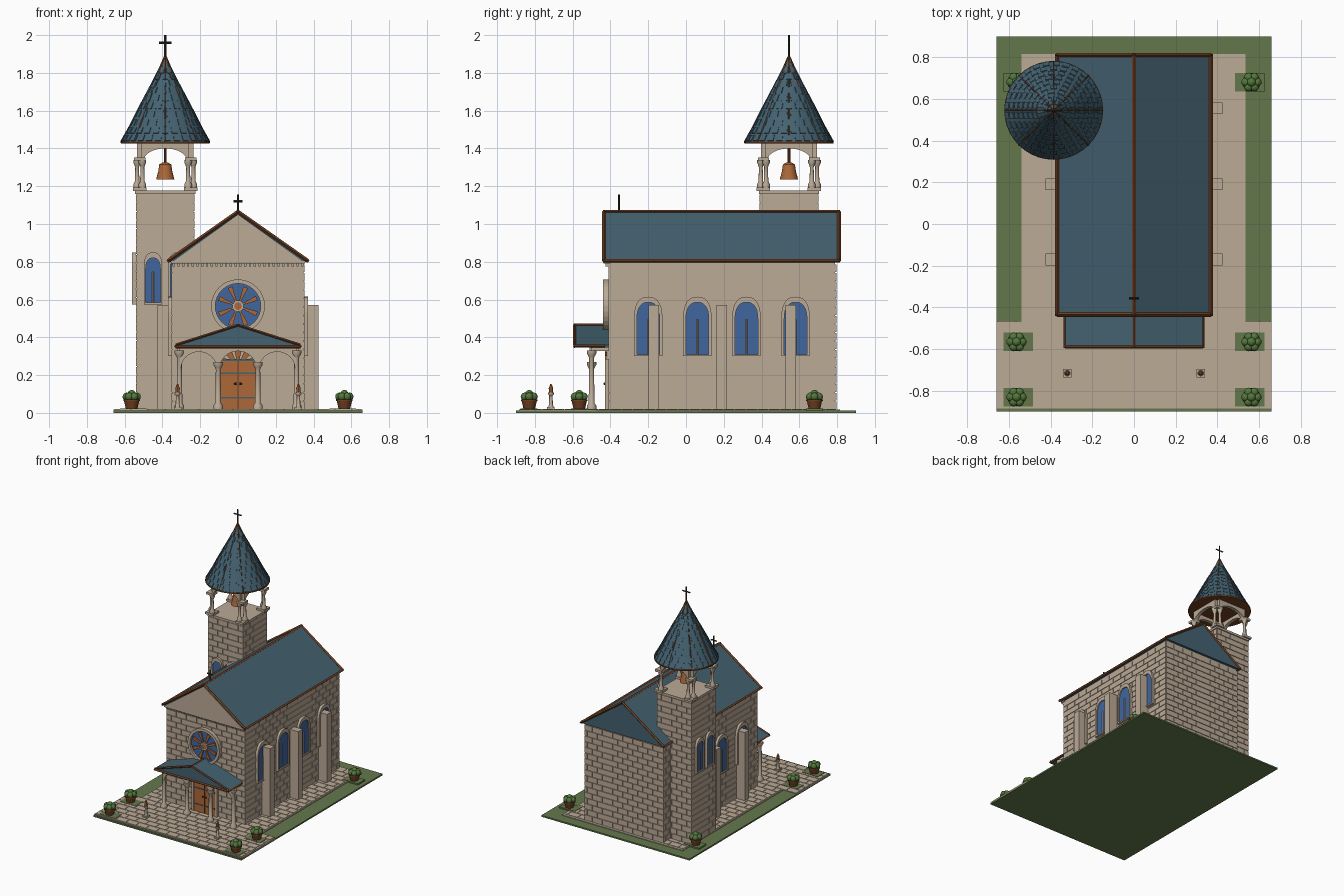
import bpy, bmesh, math
from mathutils import Vector, Matrix

cube = bpy.data.objects.get("Cube")
if cube:
    bpy.data.objects.remove(cube)


def material(name, r, g, b):
    m = bpy.data.materials.new(name)
    col = [(c / 255) ** 2.2 for c in (r, g, b)] + [1]
    m.use_nodes = True
    m.diffuse_color = col
    m.node_tree.nodes["Principled BSDF"].inputs["Base Color"].default_value = col
    return m


STONE = material("stone", 186, 169, 149)
ROOF = material("roof slate", 70, 98, 112)
TRIM = material("dark brown trim", 112, 66, 38)
WOOD = material("warm wood", 172, 104, 58)
GLASS = material("blue glass", 66, 102, 156)
GRASS = material("grass", 100, 119, 77)
LEAF = material("leaf green", 84, 118, 62)
IRON = material("dark iron", 55, 52, 50)


# ---- helpers ----
def finish(name, bm, mat, smooth=False):
    bmesh.ops.recalc_face_normals(bm, faces=bm.faces[:])
    me = bpy.data.meshes.new(name)
    bm.to_mesh(me)
    bm.free()
    me.materials.append(mat)
    ob = bpy.data.objects.new(name, me)
    bpy.context.collection.objects.link(ob)
    if smooth:
        bpy.ops.object.select_all(action='DESELECT')
        ob.select_set(True)
        bpy.context.view_layer.objects.active = ob
        bpy.ops.object.shade_smooth_by_angle(angle=math.radians(35))
    return ob


def add_box(bm, x0, x1, y0, y1, z0, z1):
    mid = Vector((x0 + x1, y0 + y1, z0 + z1)) / 2
    size = (abs(x1 - x0), abs(y1 - y0), abs(z1 - z0), 1)
    bmesh.ops.create_cube(bm, size=1, matrix=Matrix.Translation(mid) @ Matrix.Diagonal(size))


def box(name, mat, *b):
    bm = bmesh.new()
    add_box(bm, *b)
    return finish(name, bm, mat)


def place(axis, d, u, v):
    return (u, d, v) if axis == 'y' else (d, u, v)


def prism(name, mat, pts, axis, a, b, hole=None):
    """Extrude a profile along an axis; with a matching hole loop it becomes a frame."""
    bm = bmesh.new()
    loops = [[bm.verts.new(place(axis, d, *p)) for p in q]
             for q in ([pts, hole] if hole else [pts]) for d in (a, b)]
    n = len(pts)
    pairs = [(0, 1), (2, 3), (0, 2), (1, 3)] if hole else [(0, 1)]
    for i, j in pairs:
        for k in range(n):
            m = (k + 1) % n
            bm.faces.new((loops[i][k], loops[i][m], loops[j][m], loops[j][k]))
    if not hole:
        bm.faces.new(loops[0])
        bm.faces.new(loops[1])
    return finish(name, bm, mat)


def lathe(name, mat, prof, x, y, seg=16):
    bm = bmesh.new()
    rings = [[bm.verts.new((x + r * math.cos(t), y + r * math.sin(t), z))
              for t in (2 * math.pi * k / seg for k in range(seg))] for r, z in prof]
    for p, q in zip(rings, rings[1:]):
        for k in range(seg):
            m = (k + 1) % seg
            bm.faces.new((p[k], p[m], q[m], q[k]))
    bm.faces.new(rings[0])
    bm.faces.new(rings[-1])
    return finish(name, bm, mat, True)


def bar(name, mat, p, q, r, seg=4):
    p, q = Vector(p), Vector(q)
    rot = (q - p).to_track_quat('Z', 'Y').to_matrix().to_4x4()
    bm = bmesh.new()
    bmesh.ops.create_cone(bm, cap_ends=True, segments=seg, radius1=r, radius2=r,
                          depth=(q - p).length, matrix=Matrix.Translation((p + q) / 2) @ rot)
    return finish(name, bm, mat)


def bricks(name, axis, d, out, u0, u1, z0, z1, row=0.045, length=0.09, gap=0.004):
    """Running-bond bricks standing slightly proud of a wall."""
    bm = bmesh.new()
    rows = round((z1 - z0) / row)
    h = (z1 - z0) / rows
    for i in range(rows):
        u = u0 - (length / 2 if i % 2 else 0)
        while u < u1 - 0.01:
            a, b = max(u, u0), min(u + length, u1) - gap
            z = z0 + i * h
            lo, hi = place(axis, d, a, z), place(axis, d + out, b, z + h - gap)
            add_box(bm, lo[0], hi[0], lo[1], hi[1], lo[2], hi[2])
            u += length
    return finish(name, bm, STONE)


def lancet(c, w, z0, z1, n=7):
    """Pointed arch outline."""
    spring = z1 - 1.45 * w
    arc = [(w * math.cos(t) ** 0.8, spring + (z1 - spring) * math.sin(t) ** 0.9)
           for t in (math.pi / 2 * k / n for k in range(n))]
    return ([(c - w, z0), (c + w, z0)] + [(c + x, z) for x, z in arc] + [(c, z1)]
            + [(c - x, z) for x, z in reversed(arc)])


def window(name, axis, d, s, c, w, z0, z1):
    outer, inner = lancet(c, w, z0, z1), lancet(c, w * 0.8, z0 + 0.01, z1 - 0.03)
    prism(name + "_frame", STONE, outer, axis, d, d + s * 0.02, inner)
    prism(name + "_glass", GLASS, inner, axis, d, d + s * 0.011)
    bar(name + "_mullion", STONE, place(axis, d + s * 0.011, c, z0 + 0.01),
        place(axis, d + s * 0.011, c, z0 + 0.62 * (z1 - z0)), 0.005)


def arch_plate(name, axis, d, t, c, w, z0, top, rise):
    arc = [(c + 0.92 * w * math.cos(a), z0 + rise * math.sin(a))
           for a in (math.pi * k / 16 for k in range(17))]
    prism(name, STONE, [(c + w, z0)] + arc + [(c - w, z0), (c - w, top), (c + w, top)],
          axis, d - t, d + t)


def petal(name, ang, r0, r1, w0, w1, cz, y):
    c, s = math.cos(ang), math.sin(ang)
    pts = [(r * c - w * s, cz + r * s + w * c) for r, w in ((r0, w0), (r1, w1), (r1, -w1), (r0, -w0))]
    prism(name, WOOD, pts, 'y', y, y + 0.012)


def circle(r, cz, n=32):
    return [(r * math.cos(2 * math.pi * k / n), cz + r * math.sin(2 * math.pi * k / n)) for k in range(n)]


def column(name, x, y, z0, z1, r):
    lathe(name, STONE, [(r * 1.8, z0), (r * 1.8, z0 + .02), (r * 1.1, z0 + .035), (r * .9, z1 - .04),
                        (r * 1.2, z1 - .03), (r * 1.8, z1 - .015), (r * 1.8, z1)], x, y, 12)


def cross(name, x, y, z0, z1, bar_z, half):
    bar(name + "_post", IRON, (x, y, z0), (x, y, z1), 0.006)
    bar(name + "_arm", IRON, (x - half, y, bar_z), (x + half, y, bar_z), 0.006)


# ---- ground ----
box("lawn", GRASS, -.66, .66, -.9, .9, 0, .012)
box("side_paving", STONE, -.54, .535, -.47, .815, .01, .018)
box("front_paving", STONE, -.66, .66, -.885, -.47, .01, .018)
bm = bmesh.new()
for i in range(28):
    y = -.88 + i * .06
    half = .655 if y < -.5 else .53
    x = -half - (.045 if i % 2 else 0)
    while x < half - .01:
        add_box(bm, max(x, -half), min(x + .09, half) - .005, y, y + .055, .016, .021)
        x += .09
finish("paving_stones", bm, STONE)

# ---- nave ----
box("nave_walls", STONE, -.345, .345, -.405, .79, .015, .81)
for s in (-1, 1):
    bricks("nave_side_bricks", 'x', s * .345, s * .006, -.41, .795, .02, .79)
    for c in (-.2, .06, .32, .58):
        window("nave_window", 'x', s * .35, s, c, .075, .30, .615)
    for c in (-.17, .19, .555):
        box("buttress", STONE, s * .34, s * .425, c - .028, c + .028, .015, .57)
    # roof edges
    for y in (-.435, .81):
        bar("rake_trim", TRIM, (s * .37, y, .805), (0, y, 1.065), .010)
    bar("eave_trim", TRIM, (s * .368, -.44, .805), (s * .368, .815, .805), .010)
bricks("nave_front_bricks", 'y', -.405, -.006, -.35, .35, .02, .77)
bricks("nave_back_bricks", 'y', .79, .006, -.35, .35, .02, .79)
prism("nave_roof", ROOF, [(-.368, .80), (.368, .80), (0, 1.065)], 'y', -.43, .81)
prism("front_gable", STONE, [(-.345, .80), (.345, .80), (0, 1.048)], 'y', -.436, -.42)
box("gable_ledge", STONE, -.355, .355, -.436, -.40, .79, .805)
bar("ridge_cap", TRIM, (0, -.44, 1.065), (0, .815, 1.065), .010)
bm = bmesh.new()
for k in range(28):
    x = -.34 + k * .68 / 27
    add_box(bm, x - .006, x + .006, -.425, -.40, .775, .79)
finish("dentils", bm, STONE)
cross("gable_cross", 0, -.355, 1.05, 1.155, 1.12, .025)

# ---- rose window ----
prism("rose_frame", STONE, circle(.142, .565), 'y', -.44, -.40, circle(.12, .565))
prism("rose_glass", GLASS, circle(.121, .565), 'y', -.422, -.40)
for k in range(8):
    petal("rose_spoke", k * math.pi / 4 + .4, .025, .108, .004, .013, .565, -.432)
prism("rose_hub", STONE, circle(.03, .565, 16), 'y', -.436, -.41, circle(.02, .565, 16))
prism("rose_centre", WOOD, circle(.021, .565, 16), 'y', -.434, -.41)

# ---- door ----
box("door", WOOD, -.095, .095, -.425, -.40, .02, .285)
for z in (.08, .21, .28):
    box("door_band", ROOF, -.092, .092, -.429, -.42, z - .004, z + .004)
box("door_seam", TRIM, -.002, .002, -.428, -.42, .02, .285)
for s in (-1, 1):
    lathe("door_knob", IRON, [(.005, .148), (.007, .154), (.005, .16)], s * .014, -.43, 8)
    box("door_jamb", STONE, s * .095, s * .112, -.43, -.40, .02, .285)
for a in (25, 58, 90, 122, 155):
    petal("door_fan", math.radians(a), .04, .105, .008, .02, .24, -.428)

# ---- porch ----
porch = [(-.33, .345), (.33, .345), (.33, .36), (0, .465), (-.33, .36)]
prism("porch_roof", ROOF, porch, 'y', -.59, -.405)
bar("porch_ridge", TRIM, (0, -.595, .465), (0, -.41, .465), .007)
bar("porch_front_trim", TRIM, (-.33, -.59, .35), (.33, -.59, .35), .008)
for s in (-1, 1):
    bar("porch_rake", TRIM, (s * .33, -.59, .36), (0, -.59, .465), .007)
    bar("porch_eave", TRIM, (s * .33, -.595, .353), (s * .33, -.43, .353), .008)
    box("porch_side_beam", STONE, s * .295, s * .32, -.5, -.40, .328, .346)
    for x in (.105, .31):
        column("porch_column", s * x, -.5, .018, .33 if x > .2 else .27, .014)
    arch_plate("porch_side_arch", 'y', -.5, .012, s * .2075, .1025, .235, .346, .088)
arch_plate("porch_middle_arch", 'y', -.5, .012, 0, .105, .235, .346, .092)

# ---- bell tower ----
TX, TY, H = -.385, .545, .155
box("tower_body", STONE, TX - H + .005, TX + H - .005, TY - H + .005, TY + H - .005, .015, 1.165)
box("tower_deck", STONE, TX - H - .004, TX + H + .004, TY - H - .004, TY + H + .004, 1.16, 1.178)
for s in (-1, 1):
    bricks("tower_bricks", 'y', TY + s * (H - .005), s * .006, TX - H, TX + H, .02, 1.16)
    bricks("tower_bricks", 'x', TX + s * (H - .005), s * .006, TY - H, TY + H, .02, 1.16)
    window("tower_front_window", 'y', TY - H, -1, TX + s * .065, .048, .575, .85)
    window("tower_side_window", 'x', TX - H, -1, TY + s * .065, .048, .575, .85)
    arch_plate("belfry_arch", 'y', TY + s * .135, .014, TX, .125, 1.335, 1.435, .065)
    arch_plate("belfry_arch", 'x', TX + s * .135, .014, TY, .125, 1.335, 1.435, .065)
    for t in (-1, 1):
        x, y = TX + s * .135, TY + t * .135
        for z, e in ((1.176, .036), (1.335, .03)):
            box("belfry_block", STONE, x - e, x + e, y - e, y + e, z, z + .018)
        for e in (-.014, .014):
            column("belfry_column", x + s * e, y - t * e, 1.19, 1.34, .011)

# ---- spire ----
spire = [(.235, 1.435), (.19, 1.515), (.145, 1.605), (.1, 1.69), (.06, 1.765), (.028, 1.83), (.004, 1.885)]
lathe("spire", ROOF, spire, TX, TY, 40)
lathe("spire_soffit", TRIM, [(.225, 1.425), (.237, 1.428), (.237, 1.438)], TX, TY, 40)
bm = bmesh.new()
for (r0, z0), (r1, z1) in zip(spire, spire[1:-1]):
    for j in range(2):
        f = j / 2 + .25
        r, z = r0 + (r1 - r0) * f, z0 + (z1 - z0) * f
        n = max(8, int(r * 130))
        tilt = math.atan2(r0 - r1, z1 - z0)
        for k in range(n):
            a = 2 * math.pi * (k + j / 2) / n
            m = (Matrix.Translation((TX, TY, 0)) @ Matrix.Rotation(a, 4, 'Z') @ Matrix.Translation((r, 0, z))
                 @ Matrix.Rotation(-tilt, 4, 'Y') @ Matrix.Diagonal((.006, 4 * r / n, .036, 1)))
            bmesh.ops.create_cube(bm, size=1, matrix=m)
finish("spire_shingles", bm, ROOF)
for k in range(8):
    a = k * math.pi / 4
    for (r0, z0), (r1, z1) in zip(spire, spire[1:]):
        bar("spire_rib", TRIM, (TX + r0 * math.cos(a), TY + r0 * math.sin(a), z0),
            (TX + r1 * math.cos(a), TY + r1 * math.sin(a), z1), .004)
cross("spire_cross", TX, TY, 1.87, 2.0, 1.96, .033)

# ---- bell ----
lathe("bell", WOOD, [(.048, 1.235), (.046, 1.245), (.037, 1.28), (.032, 1.315), (.015, 1.325)], TX, TY, 20)
bar("bell_hanger", TRIM, (TX, TY, 1.32), (TX, TY, 1.435), .007, 8)

# ---- planters and lamp posts ----
for s in (-1, 1):
    for y in (-.83, -.565, .68):
        x = s * .563
        box("planter_lawn", GRASS, s * .485, s * .625, y - .045, y + .045, .01, .0235)
        lathe("planter_pot", TRIM, [(.03, .02), (.04, .062), (.044, .062), (.044, .072)], x, y, 12)
        bm = bmesh.new()
        for k in range(7):
            a, r = k * math.pi / 3, (.027 if k < 6 else 0)
            spot = (x + r * math.cos(a), y + r * math.sin(a), .086 if k < 6 else .1)
            bmesh.ops.create_icosphere(bm, subdivisions=2, radius=.022, matrix=Matrix.Translation(spot))
        finish("planter_bush", bm, LEAF, True)
    x, y = s * .32, -.715
    box("lamp_base", STONE, x - .02, x + .02, y - .02, y + .02, .015, .032)
    lathe("lamp_post", STONE, [(.015, .03), (.01, .045), (.009, .09), (.016, .1), (.016, .108)], x, y, 12)
    lathe("lamp_top", WOOD, [(.01, .107), (.012, .13), (.004, .152)], x, y, 8)
